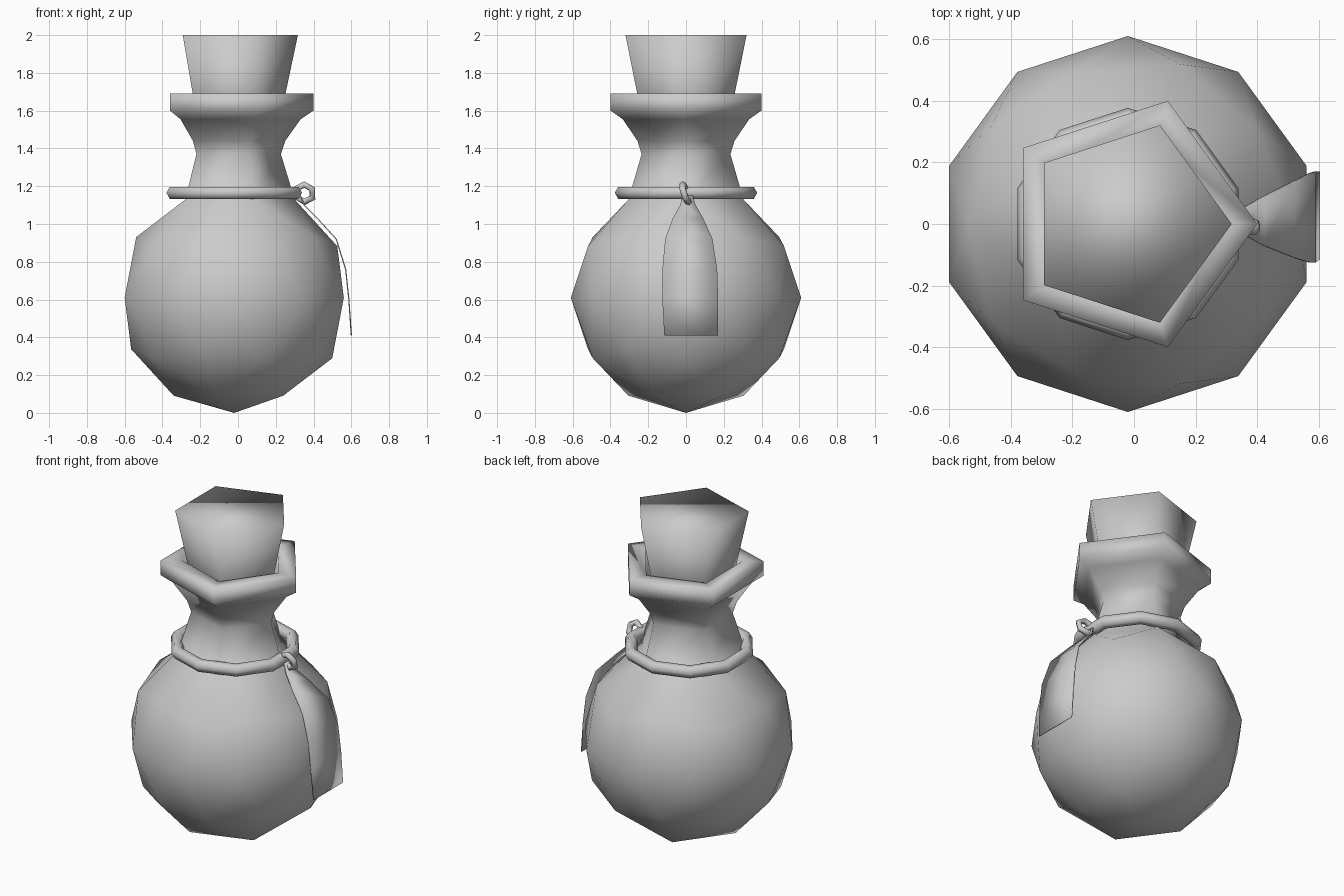
import bpy, bmesh
from math import cos, sin, radians, tau
from mathutils import Vector

if "Cube" in bpy.data.objects:
    bpy.data.objects.remove(bpy.data.objects["Cube"])

CX = -0.02  # flask axis


def finish(name, bm):
    bmesh.ops.recalc_face_normals(bm, faces=bm.faces)
    me = bpy.data.meshes.new(name)
    bm.to_mesh(me)
    bm.free()
    for p in me.polygons:
        p.use_smooth = True
    ob = bpy.data.objects.new(name, me)
    bpy.context.collection.objects.link(ob)
    return ob


def torus(name, major, minor, seg, loc, rot):
    bpy.ops.mesh.primitive_torus_add(major_radius=major, minor_radius=minor,
                                     major_segments=seg, minor_segments=6,
                                     location=loc, rotation=[radians(a) for a in rot])
    ob = bpy.context.object
    ob.name = name
    for p in ob.data.polygons:
        p.use_smooth = True
    return ob


# Flask: icosphere opened at the top, its pentagon rim extruded into neck and lip
R = 0.61
bm = bmesh.new()
bmesh.ops.create_icosphere(bm, subdivisions=2, radius=R)
pole = max(bm.verts, key=lambda v: v.co.z)
bmesh.ops.delete(bm, geom=[pole], context='VERTS')
bmesh.ops.translate(bm, verts=bm.verts, vec=(CX, 0, R))
rim = [e for e in bm.edges if e.is_boundary]
for r, z in [(0.247, 1.37), (0.27, 1.44), (0.352, 1.555), (0.42, 1.6),
             (0.42, 1.69), (0.30, 1.69), (0.29, 1.6), (0.235, 1.48)]:
    geom = bmesh.ops.extrude_edge_only(bm, edges=rim)['geom']
    rim = [g for g in geom if isinstance(g, bmesh.types.BMEdge)]
    for v in [g for g in geom if isinstance(g, bmesh.types.BMVert)]:
        d = Vector((v.co.x - CX, v.co.y, 0)).normalized() * r
        v.co = (CX + d.x, d.y, z)
finish("flask", bm)

# Cork: tapered pentagonal plug
bm = bmesh.new()
rings = [[bm.verts.new((CX + r * cos(tau * i / 5), r * sin(tau * i / 5), z))
          for i in range(5)] for r, z in [(0.21, 1.4), (0.337, 2.0)]]
for i in range(5):
    j = (i + 1) % 5
    bm.faces.new((rings[0][i], rings[0][j], rings[1][j], rings[1][i]))
bm.faces.new(rings[0][::-1])
bm.faces.new(rings[1])
finish("cork", bm)

# Cord round the neck and the small link holding the tag
torus("neck_cord", 0.34, 0.037, 10, (CX, 0, 1.165), (0, 0, 18))
torus("tag_link", 0.048, 0.018, 6, (0.352, -0.003, 1.163), (110, 30, 0))

# Tag: thin curved label hanging against the flask (z, x, left y, right y)
rows = [(1.15, 0.33, -0.018, 0.035), (1.10, 0.35, -0.03, 0.05),
        (1.03, 0.42, -0.07, 0.09), (0.92, 0.52, -0.11, 0.14),
        (0.76, 0.57, -0.125, 0.165), (0.60, 0.587, -0.125, 0.17),
        (0.41, 0.60, -0.115, 0.17)]
bm = bmesh.new()
pairs = [(bm.verts.new((x, a, z)), bm.verts.new((x, b, z))) for z, x, a, b in rows]
for p, q in zip(pairs, pairs[1:]):
    bm.faces.new((p[0], q[0], q[1], p[1]))
tag = finish("tag", bm)
mod = tag.modifiers.new("thickness", 'SOLIDIFY')
mod.thickness = 0.006
mod.offset = 0
